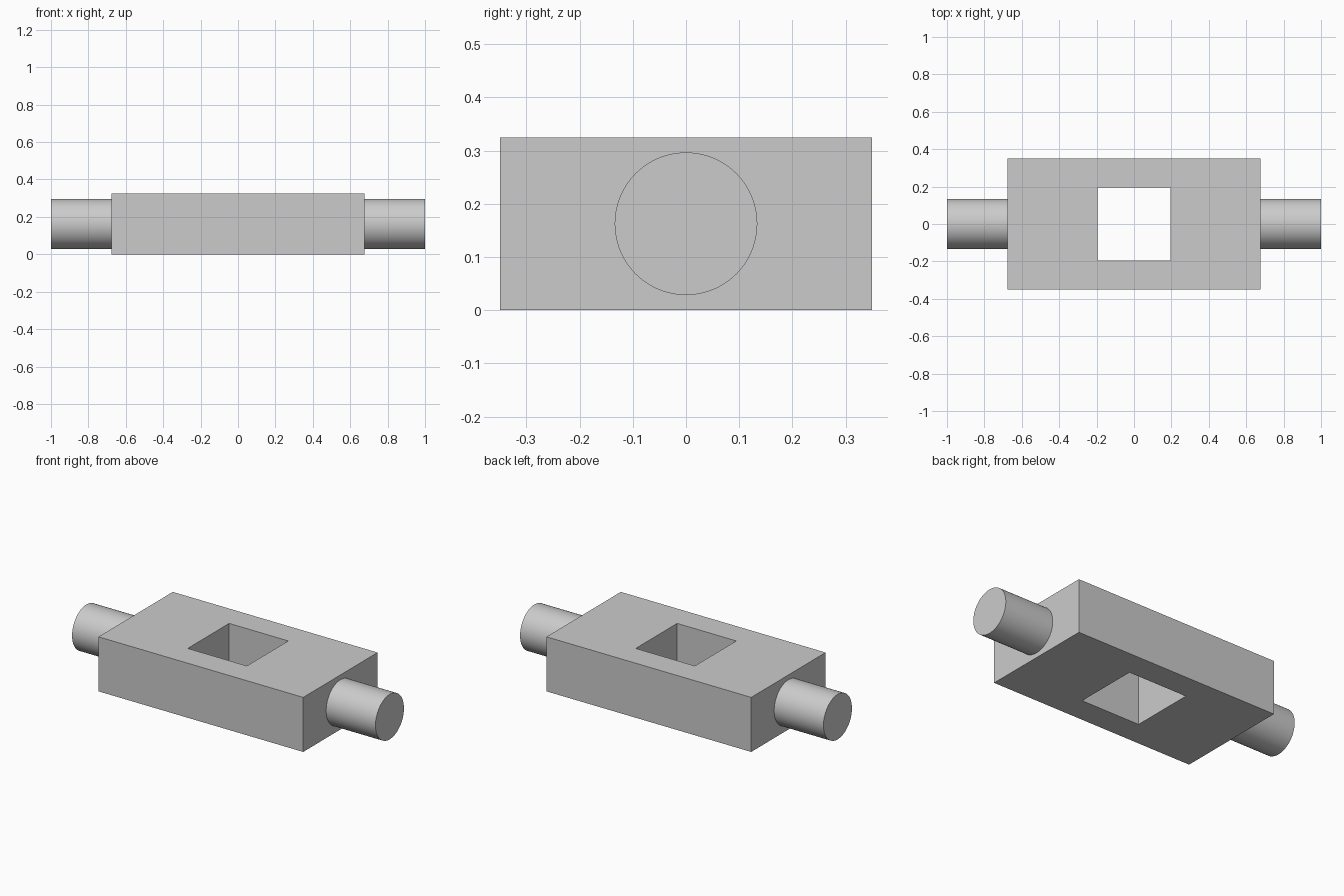
import bpy, bmesh, math

cube = bpy.data.objects.get("Cube")
if cube:
    bpy.data.objects.remove(cube, do_unlink=True)

BODY_X, BODY_Y, HEIGHT = 0.675, 0.35, 0.325
HOLE = 0.195
PIN_RADIUS = 0.134

grey = bpy.data.materials.new("plain grey")
grey.use_nodes = True
grey.diffuse_color = (0.6, 0.6, 0.6, 1)
grey.node_tree.nodes["Principled BSDF"].inputs["Base Color"].default_value = (0.6, 0.6, 0.6, 1)


def rectangle(bm, hx, hy):
    return [bm.verts.new((sx * hx, sy * hy, 0))
            for sx, sy in ((-1, -1), (1, -1), (1, 1), (-1, 1))]


# Block with a square through hole: a flat frame extruded upward
bm = bmesh.new()
outer = rectangle(bm, BODY_X, BODY_Y)
inner = rectangle(bm, HOLE, HOLE)
frame = []
for i in range(4):
    j = (i + 1) % 4
    frame.append(bm.faces.new((outer[i], outer[j], inner[j], inner[i])))
result = bmesh.ops.extrude_face_region(bm, geom=frame, use_keep_orig=True)
top = [v for v in result["geom"] if isinstance(v, bmesh.types.BMVert)]
bmesh.ops.translate(bm, verts=top, vec=(0, 0, HEIGHT))
bmesh.ops.recalc_face_normals(bm, faces=bm.faces)
mesh = bpy.data.meshes.new("block")
bm.to_mesh(mesh)
bm.free()
block = bpy.data.objects.new("block", mesh)
bpy.context.collection.objects.link(block)
block.data.materials.append(grey)

# Round pins on both ends, slightly sunk into the block
for side, name in ((1, "left_pin"), (-1, "right_pin")):
    start = BODY_X - 0.02
    bpy.ops.mesh.primitive_cylinder_add(
        vertices=96, radius=PIN_RADIUS, depth=1 - start,
        location=(side * (1 + start) / 2, 0, HEIGHT / 2),
        rotation=(0, math.pi / 2, 0))
    pin = bpy.context.object
    pin.name = name
    pin.data.materials.append(grey)
    bpy.ops.object.shade_smooth_by_angle(angle=math.radians(30))
